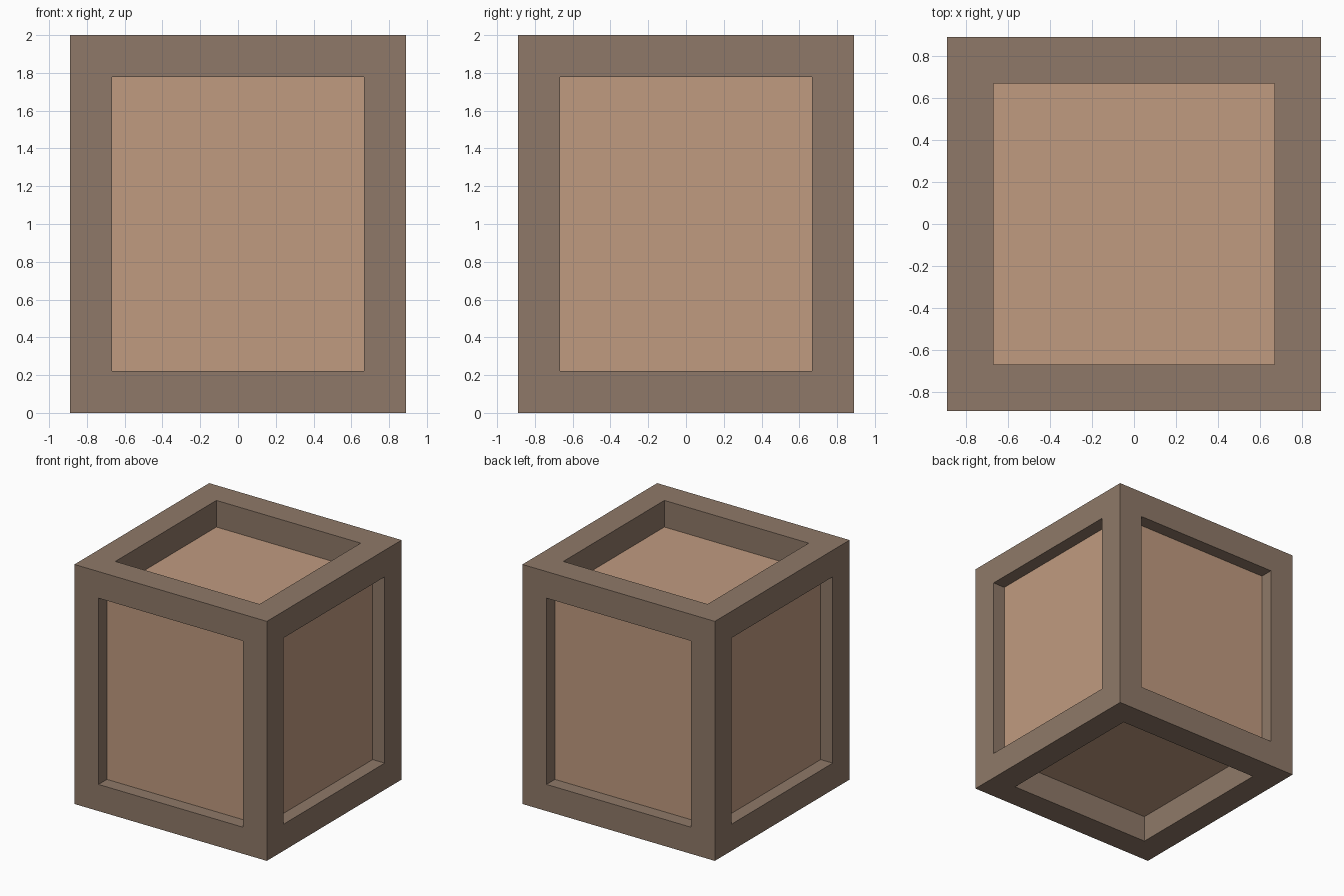
import bpy, bmesh
from mathutils import Matrix, Vector

if "Cube" in bpy.data.objects:
    bpy.data.objects.remove(bpy.data.objects["Cube"])

U = 2 / 9  # frame bar thickness


def material(name, rgb):
    lin = [((c / 255 + 0.055) / 1.055) ** 2.4 for c in rgb]
    m = bpy.data.materials.new(name)
    m.diffuse_color = (*lin, 1)
    m.use_nodes = True
    m.node_tree.nodes["Principled BSDF"].inputs["Base Color"].default_value = m.diffuse_color
    return m


def box(size):
    bm = bmesh.new()
    bmesh.ops.create_cube(bm, size=1, matrix=Matrix.Translation((0, 0, 1)) @ Matrix.Diagonal((*size, 1)))
    return bm


def finish(bm, name, mat):
    bmesh.ops.recalc_face_normals(bm, faces=bm.faces[:])
    me = bpy.data.meshes.new(name)
    bm.to_mesh(me)
    bm.free()
    me.materials.append(mat)
    ob = bpy.data.objects.new(name, me)
    bpy.context.collection.objects.link(ob)
    return ob


# Open frame: inset every side, push inward by one bar, weld the inner walls together
bm = box((8 * U, 8 * U, 2))
sides = bm.faces[:]
bmesh.ops.inset_individual(bm, faces=sides, thickness=U, use_even_offset=True)
bm.normal_update()
inner = bmesh.ops.extrude_discrete_faces(bm, faces=sides)["faces"]
bm.normal_update()
for f in inner:
    n = Vector(f.normal)
    bmesh.ops.translate(bm, verts=f.verts[:], vec=-n * U)
bmesh.ops.delete(bm, geom=inner, context='FACES_ONLY')
bmesh.ops.remove_doubles(bm, verts=bm.verts[:], dist=0.001)
finish(bm, "crate_frame", material("dark wood", (143, 121, 104)))

# Inner box: shallow recess at the sides, full bar depth at top and bottom
finish(box((7 * U, 7 * U, 2 - 2 * U)), "crate_panels", material("light wood", (192, 155, 128)))
